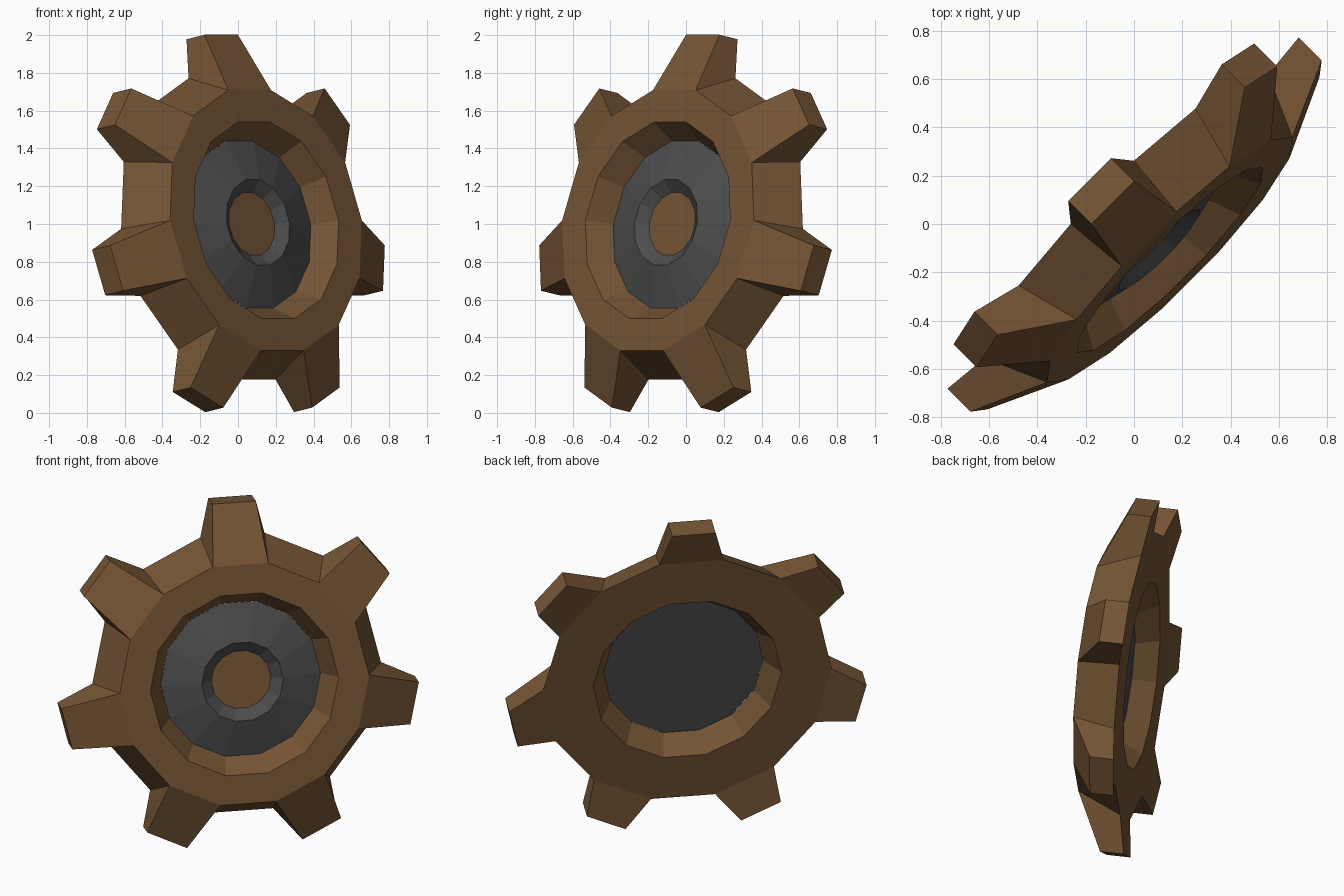
import bpy, bmesh
from math import sin, cos, radians, tau
from mathutils import Vector

if "Cube" in bpy.data.objects:
    bpy.data.objects.remove(bpy.data.objects["Cube"])

N = 14                                  # sides of every ring; 7 carry teeth
ROT = (radians(80), 0, radians(45))     # gear faces front-right, leaning back
ORIGIN = (0.003, -0.003, 0.983)


def material(name, rgb):
    m = bpy.data.materials.new(name)
    m.diffuse_color = (*rgb, 1)
    m.use_nodes = True
    m.node_tree.nodes["Principled BSDF"].inputs["Base Color"].default_value = m.diffuse_color
    return m


brown = material("brown_metal", (0.18, 0.092, 0.036))
grey = material("dark_grey", (0.075, 0.075, 0.077))


def ring(bm, r, h):
    # flat side of the polygon points straight up
    return [bm.verts.new((r * sin(tau * (i - .5) / N), r * cos(tau * (i - .5) / N), h))
            for i in range(N)]


def bridge(bm, a, b):
    return [bm.faces.new((a[i], a[(i + 1) % N], b[(i + 1) % N], b[i])) for i in range(N)]


def finish(bm, name, mat):
    bmesh.ops.recalc_face_normals(bm, faces=bm.faces)
    me = bpy.data.meshes.new(name)
    bm.to_mesh(me)
    bm.free()
    me.materials.append(mat)
    ob = bpy.data.objects.new(name, me)
    ob.location, ob.rotation_euler = ORIGIN, ROT
    bpy.context.collection.objects.link(ob)
    return ob


# Toothed wheel: closed ring profile (radius, height), teeth on every other side
bm = bmesh.new()
profile = [(.718, .208), (.83, -.05), (.542, -.05), (.46, .08), (.542, .21)]
rings = [ring(bm, r, h) for r, h in profile]
for k in range(len(rings)):
    sides = bridge(bm, rings[k], rings[(k + 1) % len(rings)])
    if k == 0:
        rim = sides
for i in range(0, N, 2):
    t = tau * i / N
    out, side = Vector((sin(t), cos(t), 0)), Vector((cos(t), -sin(t), 0))
    tip = bmesh.ops.extrude_discrete_faces(bm, faces=[rim[i]])["faces"][0]
    for v in tip.verts:
        s = .125 if v.co.dot(side) > 0 else -.125
        h = .049 if v.co.z > .1 else -.088
        v.co = out * 1.026 + side * s + Vector((0, 0, h))
finish(bm, "gear_wheel", brown)

# Hub: shallow cone with a dished centre and a flat back
bm = bmesh.new()
rings = [ring(bm, r, h) for r, h in [(.46, .082), (.235, .148), (.16, .09)]]
for a, b in zip(rings, rings[1:]):
    bridge(bm, a, b)
bm.faces.new(rings[0])
bm.faces.new(rings[-1])
finish(bm, "hub_plate", grey)

# Axle end: flat brown disc set in the dish
bm = bmesh.new()
a, b = ring(bm, .172, .1), ring(bm, .16, .091)
bridge(bm, a, b)
bm.faces.new(a)
bm.faces.new(b)
finish(bm, "axle_cap", brown)
